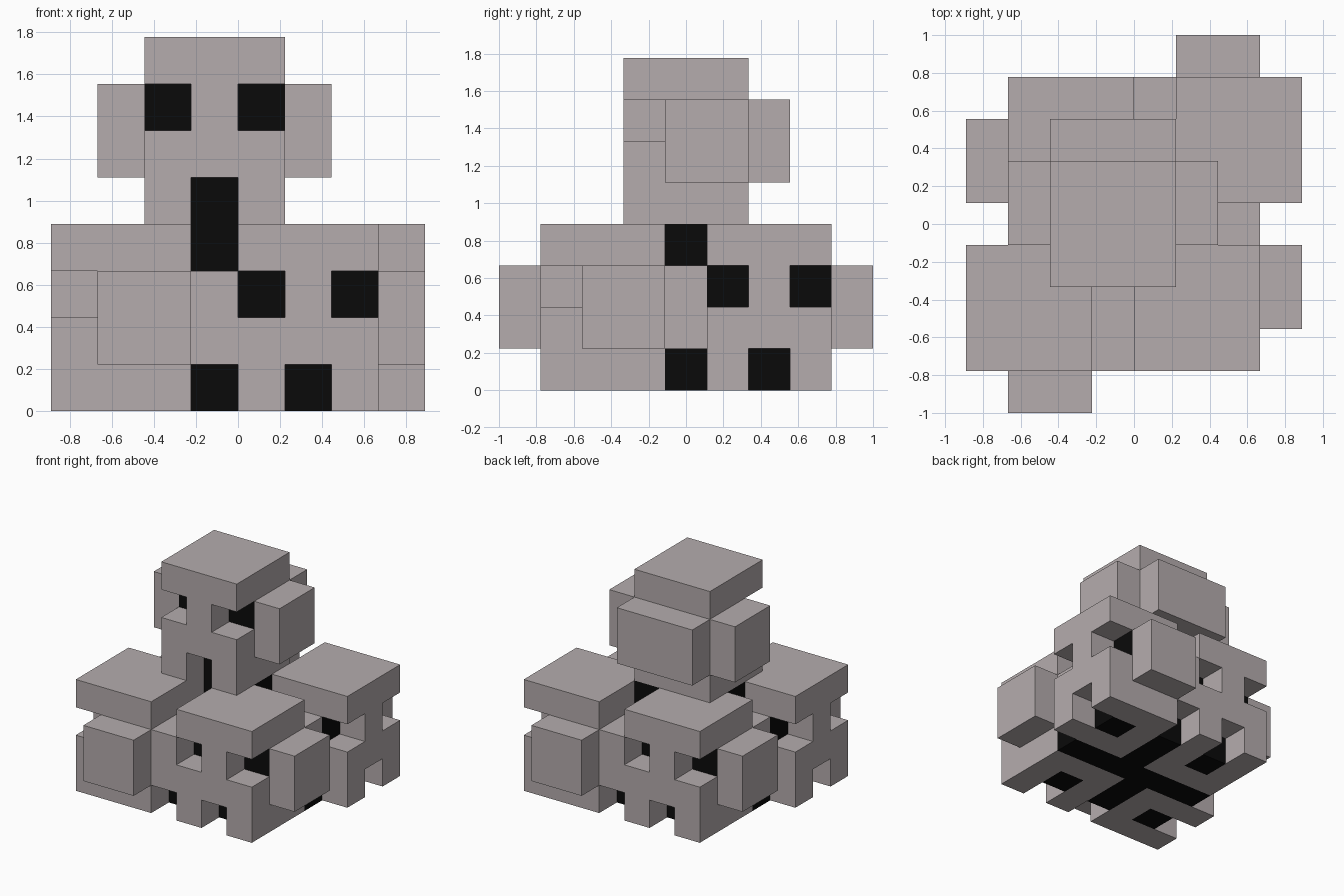
import bpy, bmesh
from mathutils import Vector

if "Cube" in bpy.data.objects:
    bpy.data.objects.remove(bpy.data.objects["Cube"])

U = 2 / 9                      # one block of the grid


def material(name, rgb):
    m = bpy.data.materials.new(name)
    m.diffuse_color = (*rgb, 1)
    m.use_nodes = True
    m.node_tree.nodes["Principled BSDF"].inputs["Base Color"].default_value = m.diffuse_color
    return m


BONE = material("grey bone", (0.46, 0.415, 0.42))
DARK = material("black hollow", (0.003, 0.003, 0.003))

cells = {}                     # block -> (part name, material)


def fill(xs, ys, zs, name, mat, place=lambda x, y, z: (x, y, z)):
    for x in xs:
        for y in ys:
            for z in zs:
                cells.setdefault(place(x, y, z), (name, mat))


def skull(name, cx, cy, cz, turns):
    def place(x, y, z):
        for _ in range(turns):
            x, y = -y, x
        return (cx + x, cy + y, cz + z)

    def bone(xs, ys, zs):
        fill(xs, ys, zs, name, BONE, place)

    r3 = (-1, 0, 1)
    bone(r3, r3, [3])                        # crown
    bone([0], [-1], [2])                     # nose bridge between the eyes
    bone(r3, [-1], [1])                      # cheeks
    bone([-1, 1], r3, [0])                   # jaw sides, mouth left open
    bone([0], [1], [0])                      # jaw back
    bone([-2, 2], [0, 1], [1, 2])            # side plates
    bone(r3, [2], [1, 2])                    # back plate
    fill(r3, [0, 1], [1, 2], name + "_hollow", DARK, place)
    fill([0], [0], [0], name + "_hollow", DARK, place)


# four skulls in a ring, each facing outwards, and one on top
skull("front_skull", 1, -2, 0, 0)
skull("right_skull", 2, 2, 0, 1)
skull("back_skull", -2, 2, 0, 2)
skull("left_skull", -3, -2, 0, 3)
skull("top_skull", -1, 0, 4, 0)

# dark filling in the gaps between the skulls
fill([-1], range(-2, 1), [0], "gap_filling", DARK)
fill(range(-3, 3), [0], [0], "gap_filling", DARK)
fill([0], range(0, 3), [0], "gap_filling", DARK)
fill(range(-2, 1), [0, 1], [3], "gap_filling", DARK)

# skin each part with the outer faces of its blocks
for name in sorted({n for n, _ in cells.values()}):
    bm = bmesh.new()
    verts = {}

    def vert(p):
        key = tuple(round(c * 2) for c in p)
        if key not in verts:
            verts[key] = bm.verts.new((p[0] * U, p[1] * U, p[2] * U))
        return verts[key]

    for c, (n, mat) in cells.items():
        if n != name:
            continue
        part_mat = mat
        centre = Vector((c[0] + 0.5, c[1], c[2] + 0.5))
        for axis in range(3):
            for s in (-1, 1):
                d = [0, 0, 0]
                d[axis] = s
                if (c[0] + d[0], c[1] + d[1], c[2] + d[2]) in cells:
                    continue
                nrm = Vector(d) / 2
                a = Vector((0, 0, 0))
                a[(axis + 1) % 3] = 0.5
                b = nrm.cross(a) * 2
                bm.faces.new([vert(centre + nrm + q)
                              for q in (-a - b, a - b, a + b, b - a)])
    if bm.faces:
        bmesh.ops.dissolve_limit(bm, angle_limit=0.01, verts=bm.verts[:],
                                 edges=bm.edges[:])
        me = bpy.data.meshes.new(name)
        bm.to_mesh(me)
        me.materials.append(part_mat)
        bpy.context.collection.objects.link(bpy.data.objects.new(name, me))
    bm.free()
